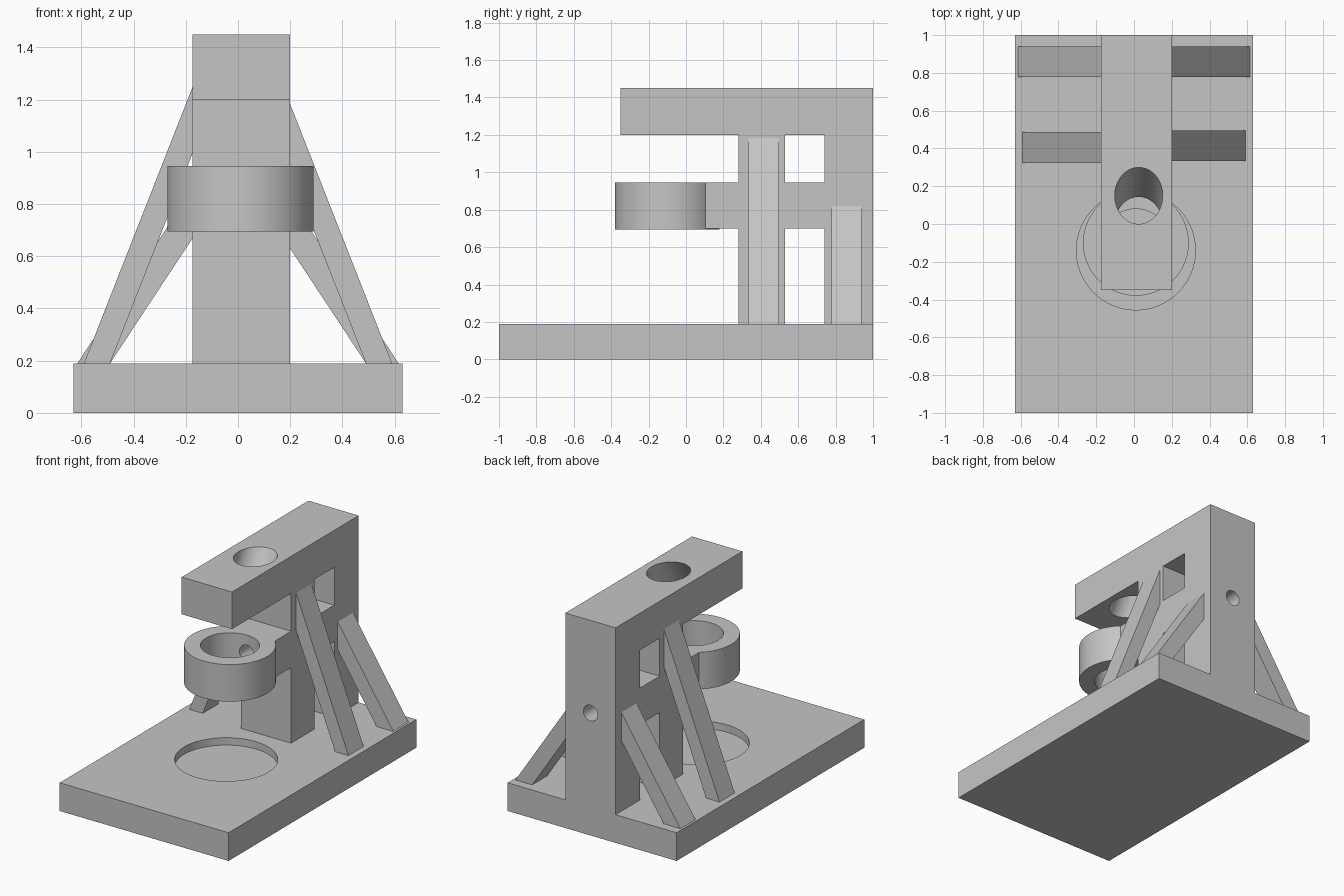
import bpy, bmesh, math
from mathutils import Matrix, Vector

cube = bpy.data.objects.get("Cube")
if cube:
    bpy.data.objects.remove(cube, do_unlink=True)

# Single grey material
grey = bpy.data.materials.new("plain grey")
grey.use_nodes = True
colour = (0.56, 0.56, 0.56, 1)
grey.diffuse_color = colour
grey.node_tree.nodes["Principled BSDF"].inputs["Base Color"].default_value = colour

BASE_TOP = 0.19
LEFT_FACE, RIGHT_FACE = 0.2, -0.175   # side faces of the upright frame
RING = Vector((0.01, -0.1, 0.82))


def finish(name, bm):
    bmesh.ops.recalc_face_normals(bm, faces=bm.faces)
    mesh = bpy.data.meshes.new(name)
    bm.to_mesh(mesh)
    bm.free()
    mesh.materials.append(grey)
    obj = bpy.data.objects.new(name, mesh)
    bpy.context.collection.objects.link(obj)
    return obj


def prism(name, points, depth):
    """Extrude a closed outline of 3D points along a vector."""
    bm = bmesh.new()
    face = bm.faces.new([bm.verts.new(p) for p in points])
    result = bmesh.ops.extrude_face_region(bm, geom=[face])
    verts = [v for v in result["geom"] if isinstance(v, bmesh.types.BMVert)]
    bmesh.ops.translate(bm, verts=verts, vec=depth)
    return finish(name, bm)


def box(name, x0, x1, y0, y1, z0, z1):
    outline = [(x0, y0, z0), (x1, y0, z0), (x1, y1, z0), (x0, y1, z0)]
    return prism(name, outline, (0, 0, z1 - z0))


def cylinder(name, centre, radius, length, tilt=0):
    """Cylinder about z, then tilted about x by an angle in degrees."""
    bm = bmesh.new()
    place = Matrix.Translation(centre) @ Matrix.Rotation(math.radians(tilt), 4, 'X')
    bmesh.ops.create_cone(bm, cap_ends=True, segments=72, radius1=radius,
                          radius2=radius, depth=length, matrix=place)
    return finish(name, bm)


def combine(target, tool, operation='DIFFERENCE'):
    mod = target.modifiers.new(operation.lower(), 'BOOLEAN')
    mod.operation, mod.object, mod.solver = operation, tool, 'EXACT'
    bpy.context.view_layer.objects.active = target
    bpy.ops.object.modifier_apply(modifier=mod.name)
    bpy.data.objects.remove(tool, do_unlink=True)


# Base plate with a shallow round recess
base = box("base_plate", -0.63, 0.63, -1, 1, 0, BASE_TOP)
combine(base, cylinder("recess_cutter", (0.01, -0.14, BASE_TOP), 0.315, 0.1))

# Upright frame: two columns, top arm and middle arm, cut from one side outline
outline = [(-0.35, 1.2), (-0.35, 1.45), (1, 1.45), (1, BASE_TOP), (0.28, BASE_TOP),
           (0.28, 0.7), (0.09, 0.7), (0.09, 0.945), (0.28, 0.945), (0.28, 1.2)]
frame = prism("upright_frame", [(RIGHT_FACE, y, z) for y, z in outline],
              (LEFT_FACE - RIGHT_FACE, 0, 0))
for z0, z1 in ((0.1, 0.7), (0.945, 1.2)):
    combine(frame, box("window_cutter", -0.5, 0.5, 0.53, 0.74, z0, z1))

# Ring holder on the middle arm
combine(frame, cylinder("ring_holder", RING, 0.28, 0.25), 'UNION')
combine(frame, cylinder("ring_bore_cutter", RING, 0.18, 0.6))

# Slanted hole through the top arm
combine(frame, cylinder("slanted_hole_cutter", (0.025, 0.072, 1.325), 0.127, 0.6, -32))

# Narrow bore from the back face into the ring
combine(frame, cylinder("back_bore_cutter", (0.012, 0.5, 0.825), 0.053, 1.2, 90))


# Slanted side struts, ending flush on the frame and the base
def strut(name, face_x, side, y0, y1, foot_out, foot_in, top_out, top_in):
    points = [(side * foot_out, y0, BASE_TOP), (side * foot_in, y0, BASE_TOP),
              (face_x, y0, top_in), (face_x, y0, top_out)]
    return prism(name, points, (0, y1 - y0, 0))


struts = []
for label, face_x, side, shift in (("left", LEFT_FACE, 1, 0.005),
                                   ("right", RIGHT_FACE, -1, -0.005)):
    reach = abs(face_x)
    for place, y, foot, slope in (("front", 0.41, 0.59, 0.393), ("back", 0.858, 0.615, 0.66)):
        rise_out = BASE_TOP + (foot - reach) / slope
        rise_in = BASE_TOP + (0.49 - reach) / slope
        y += shift if place == "front" else 0
        struts.append(strut(f"{place}_{label}_strut", face_x, side, y - 0.081, y + 0.081,
                            foot, 0.49, rise_out, rise_in))

# Smooth round walls, sharp edges elsewhere
bpy.ops.object.select_all(action='DESELECT')
for obj in [base, frame] + struts:
    obj.select_set(True)
bpy.context.view_layer.objects.active = frame
bpy.ops.object.shade_smooth_by_angle(angle=math.radians(30))
